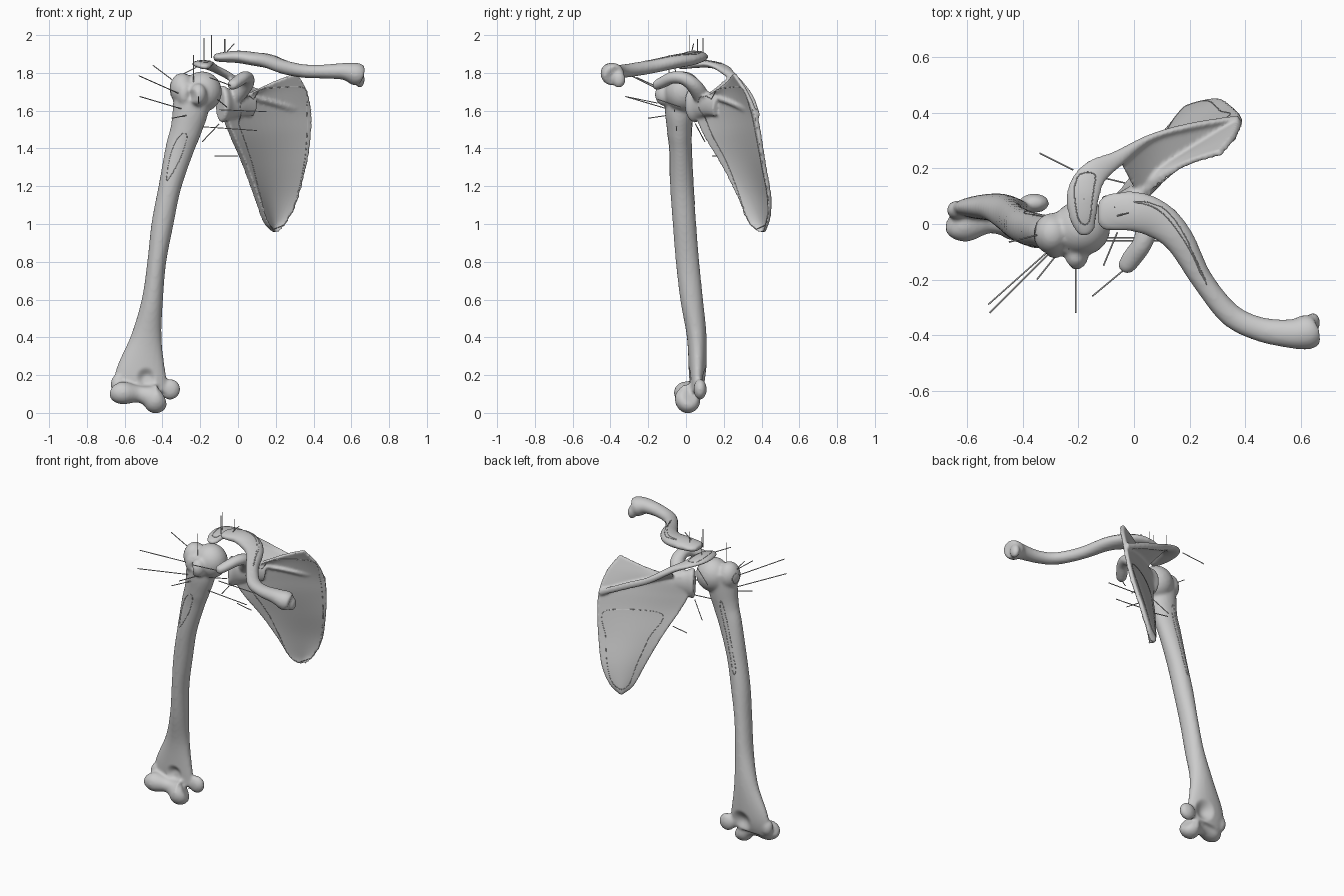
import bpy, bmesh, math
from mathutils import Vector, Matrix
from mathutils.bvhtree import BVHTree


def spline(pts, n=6, closed=False):
    """Catmull-Rom interpolation of points of any dimension."""
    p = [Vector(q) for q in pts]
    m, out = len(p), []
    for i in range(m if closed else m - 1):
        b, c = p[i], p[(i + 1) % m]
        a = p[i - 1] if closed or i > 0 else b * 2 - c
        d = p[(i + 2) % m] if closed or i + 2 < m else c * 2 - b
        for k in range(n):
            t = k / n
            out.append((b * 2 + (c - a) * t + (a * 2 - b * 5 + c * 4 - d) * t * t
                        + (b * 3 - a - c * 3 + d) * t ** 3) * 0.5)
    return out if closed else out + [p[-1]]


def skin(bm, rings):
    rows = [[bm.verts.new(v) for v in r] for r in rings]
    n = len(rows[0])
    for a, b in zip(rows, rows[1:]):
        for i in range(n):
            bm.faces.new((a[i], a[(i + 1) % n], b[(i + 1) % n], b[i]))
    bm.faces.new(rows[0])
    bm.faces.new(rows[-1])


def tube(bm, stations, ref=(0, 0, 1), n=24):
    """Elliptical tube; stations are x, y, z, half width, half height (along ref)."""
    s = spline(stations)
    c = [Vector(v[:3]) for v in s]
    rings = []
    for i, v in enumerate(s):
        t = (c[min(i + 1, len(c) - 1)] - c[max(i - 1, 0)]).normalized()
        side = t.cross(Vector(ref)).normalized()
        up = side.cross(t)
        rings.append([c[i] + side * v[3] * math.cos(a) + up * v[4] * math.sin(a)
                      for a in (2 * math.pi * k / n for k in range(n))])
    skin(bm, rings)


def ball(bm, loc, size):
    bmesh.ops.create_uvsphere(bm, u_segments=24, v_segments=14, radius=1,
                              matrix=Matrix.Translation(loc) @ Matrix.Diagonal((*size, 1)))


def sheet(bm, left, right, bulge, thick, n=14):
    """Curved plate between two edge lines, with thickness thick(t) and a bowed middle."""
    rings = []
    for a, b in zip(spline(left), spline(right)):
        nrm = sheet_normal
        mid = [(a.lerp(b, k / n) + nrm * bulge * math.sin(math.pi * k / n), thick(k / n) / 2)
               for k in range(n + 1)]
        rings.append([p - nrm * h for p, h in mid] + [p + nrm * h for p, h in reversed(mid)])
    skin(bm, rings)


def finish(name, bm, voxel, pits=()):
    """Fuse overlapping pieces into one smooth bone."""
    bmesh.ops.recalc_face_normals(bm, faces=bm.faces)
    me = bpy.data.meshes.new(name)
    bm.to_mesh(me)
    bm.free()
    ob = bpy.data.objects.new(name, me)
    bpy.context.collection.objects.link(ob)
    r = ob.modifiers.new("fuse", 'REMESH')
    r.mode, r.voxel_size = 'VOXEL', voxel
    s = ob.modifiers.new("soften", 'SMOOTH')
    s.factor, s.iterations = 0.5, 7
    ob.data = bpy.data.meshes.new_from_object(ob.evaluated_get(bpy.context.evaluated_depsgraph_get()))
    ob.modifiers.clear()
    for loc, rad, push in pits:
        for v in ob.data.vertices:
            d = (v.co - Vector(loc)).length / rad
            if d < 1:
                v.co += Vector(push) * (1 - d * d) ** 2
    ob.data.polygons.foreach_set("use_smooth", [True] * len(ob.data.polygons))
    ob.data.update()
    return ob


def wires(name, lines, radius, closed=False):
    cu = bpy.data.curves.new(name, 'CURVE')
    cu.dimensions, cu.bevel_depth, cu.bevel_resolution, cu.use_fill_caps = '3D', radius, 1, True
    for pts in lines:
        sp = cu.splines.new('POLY')
        sp.points.add(len(pts) - 1)
        sp.use_cyclic_u = closed
        for q, p in zip(sp.points, pts):
            q.co = (*p, 1)
    bpy.context.collection.objects.link(bpy.data.objects.new(name, cu))


def outline(name, ob, loops):
    """Attachment outlines projected on the bone surface."""
    me = ob.data
    tree = BVHTree.FromPolygons([v.co for v in me.vertices], [p.vertices[:] for p in me.polygons])
    wires(name, [[tree.find_nearest(p)[0] for p in spline(l, 12, True)] for l in loops], 0.002, True)


# Humerus: shaft, head, tubercles, condyles
bm = bmesh.new()
tube(bm, [(-.51, .05, .10, .13, .03), (-.515, .06, .2, .137, .045), (-.485, .057, .4, .082, .052),
          (-.453, .03, .6, .056, .06), (-.43, .008, .8, .05, .062), (-.40, -.008, 1, .058, .062),
          (-.36, -.022, 1.2, .06, .062), (-.308, -.03, 1.4, .076, .06), (-.275, -.035, 1.5, .083, .066),
          (-.25, -.035, 1.62, .095, .078), (-.26, -.03, 1.74, .08, .075)], ref=(0, 1, 0))
ball(bm, (-.19, -.015, 1.70), (.105, .1, .108))
ball(bm, (-.295, -.035, 1.715), (.067, .075, .085))
ball(bm, (-.21, -.115, 1.685), (.045, .05, .06))
ball(bm, (-.285, -.075, 1.69), (.04, .05, .07))
tube(bm, [(-.665, .01, .12, .03, .03), (-.64, 0, .11, .055, .055), (-.60, 0, .105, .063, .06),
          (-.53, .01, .10, .045, .045), (-.48, .01, .09, .05, .055), (-.435, .01, .075, .07, .078),
          (-.405, .02, .09, .045, .05)])
ball(bm, (-.36, .075, .125), (.055, .035, .055))
ball(bm, (-.635, .05, .15), (.04, .035, .055))
humerus = finish("humerus", bm, .009, [((-.485, .0, .185), .06, (0, .03, 0)),
                                       ((-.48, .1, .17), .075, (0, -.035, 0)),
                                       ((-.245, -.14, 1.68), .04, (.0, .025, 0))])

# Scapula: blade, spine, acromion, socket and hooked process
sheet_normal = Vector((-.6, .78, .1)).normalized()
lateral = [(.195, .39, .955), (.145, .345, 1.01), (.09, .28, 1.16), (.03, .20, 1.32),
           (-.03, .115, 1.46), (-.065, .075, 1.56), (-.04, .085, 1.65), (.05, .115, 1.68)]
medial = [(.215, .405, .955), (.262, .437, 1.02), (.315, .445, 1.14), (.36, .415, 1.32),
          (.383, .39, 1.48), (.383, .365, 1.60), (.36, .315, 1.71), (.31, .255, 1.80)]
bm = bmesh.new()
sheet(bm, lateral, medial, .025, lambda t: .02 + .03 * (1 - t) ** 4 + .006 * t ** 6)
sheet_normal = Vector((.25, -.3, .92)).normalized()
crest = [(.375, .385, 1.575), (.2, .35, 1.655), (.06, .31, 1.715), (-.06, .245, 1.79)]
sheet(bm, [(.36, .355, 1.585), (.2, .235, 1.635), (.08, .155, 1.665), (.0, .13, 1.69)],
      crest, 0, lambda t: .022)
tube(bm, [(.375, .38, 1.575, .012, .02)] + [(*p, .014, .022) for p in crest[1:3]]
     + [(-.06, .235, 1.79, .03, .02), (-.14, .185, 1.83, .05, .018), (-.18, .12, 1.847, .06, .02),
        (-.185, .04, 1.845, .053, .02), (-.175, -.02, 1.835, .035, .016), (-.17, -.04, 1.832, .015, .01)])
tube(bm, [(.09, .16, 1.62, .02, .05), (.02, .115, 1.635, .035, .065), (-.04, .075, 1.635, .042, .078),
          (-.08, .05, 1.635, .06, .098), (-.095, .042, 1.635, .055, .09)])
tube(bm, [(-.02, .09, 1.66, .045, .04), (.035, .045, 1.73, .045, .04), (.045, -.01, 1.77, .042, .035),
          (.03, -.07, 1.775, .036, .032), (-.005, -.12, 1.752, .036, .03), (-.03, -.155, 1.735, .03, .026),
          (-.04, -.17, 1.73, .016, .016)])
scapula = finish("scapula", bm, .0075)

# Clavicle: S-curved bar
bm = bmesh.new()
tube(bm, [(-.13, .04, 1.88, .04, .015), (-.1, .04, 1.882, .065, .024), (0, .045, 1.885, .073, .033),
          (.09, .012, 1.873, .068, .036), (.165, -.06, 1.86, .054, .037), (.245, -.2, 1.83, .04, .037),
          (.345, -.325, 1.81, .042, .036), (.45, -.378, 1.807, .044, .037), (.56, -.395, 1.808, .052, .045),
          (.62, -.39, 1.795, .063, .06), (.65, -.38, 1.785, .055, .055)])
ball(bm, (.645, -.355, 1.765), (.026, .035, .045))
clavicle = finish("clavicle", bm, .009)

# Attachment outlines
outline("humerus_outlines", humerus, [
    [(-.29, -.1, 1.48), (-.27, -.1, 1.45), (-.31, -.1, 1.33), (-.385, -.1, 1.23), (-.38, -.1, 1.33), (-.34, -.1, 1.43)],
    [(-.31, .1, 1.55), (-.28, .1, 1.5), (-.33, .1, 1.3), (-.38, .1, 1.12), (-.41, .08, 1.15), (-.36, .1, 1.35)],
    [(-.4, -.02, 1.76), (-.4, .04, 1.72), (-.4, .0, 1.66), (-.4, -.08, 1.7)]])
L, M = [Vector(p) for p in lateral], [Vector(p) for p in medial]
off = Vector((-.06, .078, 0))
ring = lambda ks, s, a, b: ([L[k].lerp(M[k], a) + off * s for k in ks]
                            + [L[k].lerp(M[k], b) + off * s for k in reversed(ks)])
outline("scapula_outlines", scapula, [
    ring(range(1, 7), -.6, .14, .92), ring(range(1, 5), .8, .22, .92),
    [(-.21, .19, 1.9), (-.22, .1, 1.9), (-.2, 0, 1.9), (-.15, 0, 1.9), (-.14, .1, 1.9), (-.13, .19, 1.9)]])
outline("clavicle_outlines", clavicle, [
    [(0, .09, 1.95), (.1, .05, 1.93), (.2, -.08, 1.92), (.27, -.22, 1.9), (.24, -.13, 1.92), (.13, .06, 1.93)]])

# Label pins
wires("label_pins", [
    [(-.14, .02, 1.88), (-.14, .02, 2)], [(-.18, .09, 1.85), (-.18, .09, 1.985)],
    [(-.235, -.09, 1.74), (-.235, -.09, 1.895)], [(-.07, .06, 1.88), (-.07, .06, 1.98)],
    [(-.06, .03, 1.91), (-.02, .04, 1.955)],
    [(-.35, -.04, 1.765), (-.45, -.065, 1.84)], [(-.3, -.09, 1.685), (-.525, -.29, 1.785)],
    [(-.3, -.1, 1.61), (-.52, -.32, 1.675)], [(-.27, -.1, 1.575), (-.35, -.2, 1.56)],
    [(-.21, -.15, 1.64), (-.21, -.32, 1.675)], [(-.22, .195, 1.83), (-.34, .255, 1.77)],
    [(-.03, -.16, 1.73), (-.15, -.26, 1.775)], [(-.06, -.03, 1.62), (-.11, -.15, 1.66)],
    [(-.19, -.05, 1.515), (.1, -.05, 1.495)], [(-.1, .05, 1.53), (-.19, .1, 1.435)],
    [(.0, .14, 1.36), (-.125, .17, 1.36)], [(-.1, -.06, 1.605), (.15, -.06, 1.595)]], .0028)
